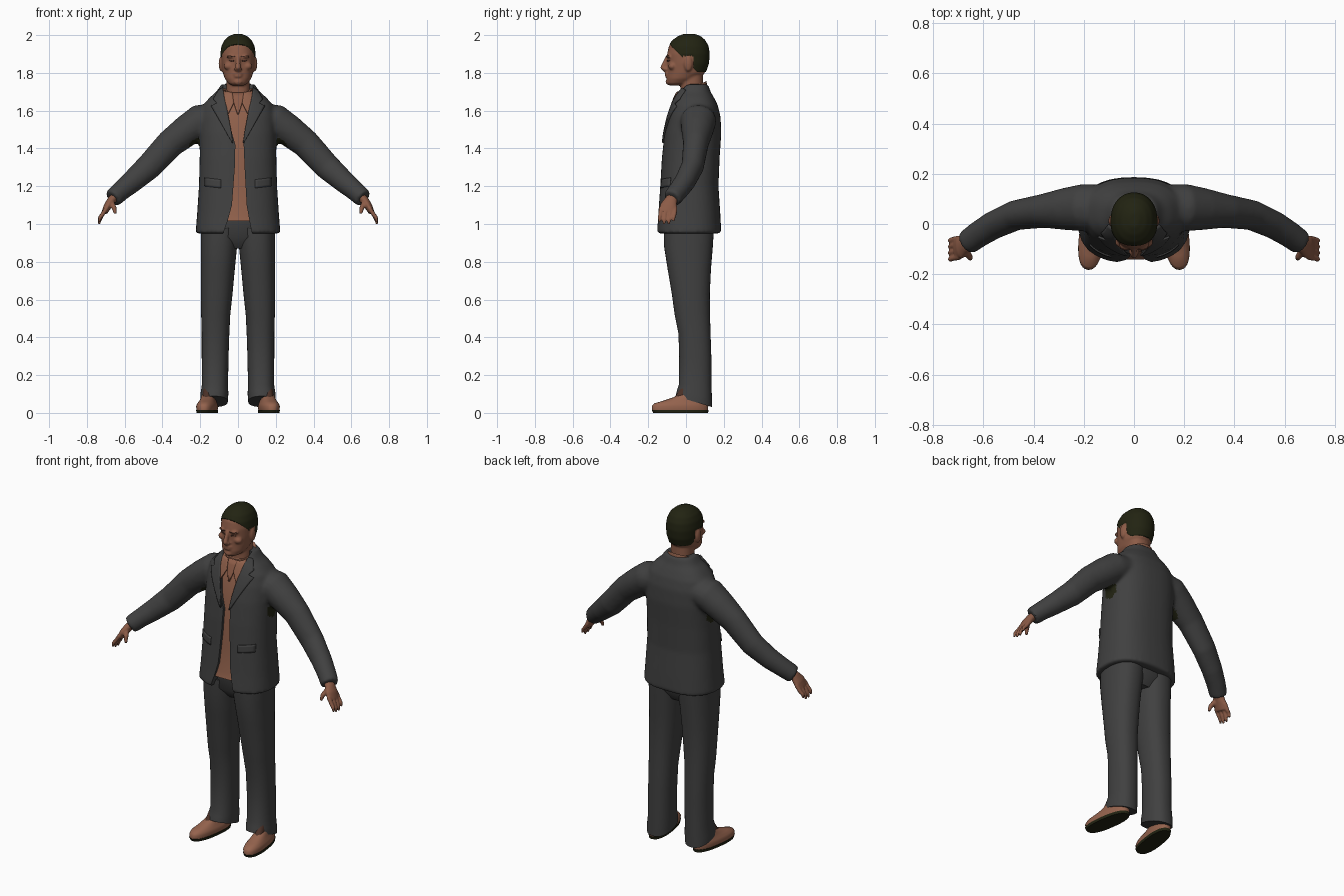
import bpy, bmesh, math
from mathutils import Vector, Matrix
from mathutils.bvhtree import BVHTree

if "Cube" in bpy.data.objects:
    bpy.data.objects.remove(bpy.data.objects["Cube"])


def material(name, r, g, b):
    m = bpy.data.materials.new(name)
    m.use_nodes = True
    m.diffuse_color = (r, g, b, 1)
    bsdf = m.node_tree.nodes["Principled BSDF"]
    bsdf.inputs["Base Color"].default_value = (r, g, b, 1)
    bsdf.inputs["Roughness"].default_value = 0.8
    return m


SUIT = material("charcoal_cloth", .052, .052, .052)
SKIN = material("skin", .26, .105, .062)
SHIRT = material("tan_shirt", .28, .118, .07)
LEATHER = material("tan_leather", .3, .125, .075)
DARK = material("dark_olive", .016, .017, .006)
SOCK = material("dark_brown", .07, .03, .02)
PARTS = []


def skin(bm, loops):
    """Join loops of points into a closed skin."""
    rows = [[bm.verts.new(p) for p in loop] for loop in loops]
    n = len(rows[0])
    for a, b in zip(rows, rows[1:]):
        for i in range(n):
            bm.faces.new((a[i], a[(i + 1) % n], b[(i + 1) % n], b[i]))
    bm.faces.new(rows[0])
    bm.faces.new(rows[-1])


def loft(bm, rings, power=2.3, seg=36):
    """Stack level rings: z, centre x, half width, front y, back y, tilt."""
    loops = []
    for z, cx, rx, yf, yb, *tilt in rings:
        yc, ry, loop = (yf + yb) / 2, (yb - yf) / 2, []
        for i in range(seg):
            a = math.tau * i / seg
            c, s = math.cos(a), math.sin(a)
            dx = math.copysign(abs(c) ** (2 / power), c) * rx
            dy = math.copysign(abs(s) ** (2 / power), s) * ry
            loop.append((cx + dx, yc + dy, z + (tilt[0] if tilt else 0) * dy))
        loops.append(loop)
    skin(bm, loops)


def tube(bm, path, side=1, seg=20):
    """Sweep an ellipse along points: x, y, z, radius in y, radius across."""
    pts = [Vector((side * p[0], p[1], p[2])) for p in path]
    loops = []
    for i, p in enumerate(pts):
        t = (pts[min(i + 1, len(pts) - 1)] - pts[max(i - 1, 0)]).normalized()
        u = (Vector((0, 1, 0)) - t * t.y).normalized()
        v = t.cross(u)
        ang = [math.tau * k / seg for k in range(seg)]
        loops.append([p + u * math.cos(a) * path[i][3] + v * math.sin(a) * path[i][4] for a in ang])
    skin(bm, loops)


def blob(bm, centre, radii, side=1):
    x, y, z = centre
    mat = Matrix.Translation((side * x, y, z)) @ Matrix.Diagonal((*radii, 1))
    bmesh.ops.create_uvsphere(bm, u_segments=20, v_segments=12, radius=1, matrix=mat)


def finish(name, bm, *mats, mirror=False):
    bmesh.ops.recalc_face_normals(bm, faces=bm.faces)
    me = bpy.data.meshes.new(name)
    bm.to_mesh(me)
    bm.free()
    ob = bpy.data.objects.new(name, me)
    bpy.context.collection.objects.link(ob)
    for m in mats:
        me.materials.append(m)
    if mirror:
        ob.modifiers.new("Mirror", 'MIRROR')
    PARTS.append(ob)
    return ob


def bake(ob, *mats):
    dg = bpy.context.evaluated_depsgraph_get()
    me = bpy.data.meshes.new_from_object(ob.evaluated_get(dg))
    ob.modifiers.clear()
    ob.data = me
    me.materials.clear()
    for m in mats:
        me.materials.append(m)


def blend(ob, voxel, smooth, *mats):
    """Melt overlapping pieces into one smooth surface."""
    r = ob.modifiers.new("Remesh", 'REMESH')
    r.mode, r.voxel_size = 'VOXEL', voxel
    s = ob.modifiers.new("Smooth", 'SMOOTH')
    s.factor, s.iterations = .5, smooth
    bake(ob, *mats)


def surface(ob):
    me = ob.data
    return BVHTree.FromPolygons([v.co for v in me.vertices], [p.vertices for p in me.polygons])


def drape(name, target, rows, gap, mat, sides=(1, -1), thick=.009):
    """Lay a thin plate on the front of a surface; rows are x, z, x, z."""
    bm = bmesh.new()
    for s in sides:
        grid = []
        for a, b in zip(rows, rows[1:]):
            for k in range(5):
                x0, z0, x1, z1 = [p + (q - p) * k / 4 for p, q in zip(a, b)]
                line = []
                for j in range(7):
                    x, z = s * (x0 + (x1 - x0) * j / 6), z0 + (z1 - z0) * j / 6
                    hit = target.ray_cast(Vector((x, -1, z)), Vector((0, 1, 0)))[0]
                    line.append(bm.verts.new((x, (hit.y if hit else 0) - gap, z)))
                grid.append(line)
        for a, b in zip(grid, grid[1:]):
            for j in range(6):
                bm.faces.new((a[j], a[j + 1], b[j + 1], b[j]))
    bmesh.ops.remove_doubles(bm, verts=bm.verts, dist=.0004)
    ob = finish(name, bm, mat)
    sol = ob.modifiers.new("Solidify", 'SOLIDIFY')
    sol.thickness, sol.offset = thick, 0


# Jacket: body and sleeves melted together
BODY = [(.95, 0, .225, -.158, .187), (1.05, 0, .217, -.148, .182), (1.2, 0, .207, -.137, .172),
        (1.35, 0, .203, -.128, .178), (1.48, 0, .203, -.114, .187), (1.57, 0, .2, -.095, .183),
        (1.63, 0, .185, -.075, .168), (1.67, 0, .15, -.06, .148), (1.7, 0, .115, -.045, .13),
        (1.74, 0, .088, -.025, .117)]
SLEEVE = [(.1, .07, 1.57, .085, .07), (.2, .065, 1.545, .095, .09), (.27, .06, 1.495, .085, .084),
          (.36, .052, 1.425, .068, .076), (.47, .035, 1.305, .06, .07), (.56, -.005, 1.225, .056, .06),
          (.62, -.042, 1.175, .053, .053), (.665, -.075, 1.135, .05, .05)]
bm = bmesh.new()
loft(bm, BODY, 2.5)
for s in (1, -1):
    tube(bm, SLEEVE, s)
jacket = finish("jacket", bm, SUIT)
blend(jacket, .011, 5, SUIT, DARK)
jacket_front = surface(jacket)

# Open front of the jacket, cut out with an extruded outline
edge = [(-.09, .92), (-.075, .96), (-.054, 1.02), (-.032, 1.1), (-.017, 1.3), (-.014, 1.42),
        (-.037, 1.5), (-.075, 1.68), (-.085, 1.8), (.085, 1.8), (.075, 1.68), (.037, 1.5),
        (.03, 1.42), (.035, 1.3), (.046, 1.1), (.06, 1.02), (.072, .96), (.09, .92)]
bm = bmesh.new()
skin(bm, [[(x, y, z) for x, z in edge] for y in (-.3, .02)])
cutter = finish("opening_cutter", bm, SUIT)
cutter.hide_render = True
cut = jacket.modifiers.new("Opening", 'BOOLEAN')
cut.operation, cut.solver, cut.object = 'DIFFERENCE', 'EXACT', cutter
bake(jacket, SUIT, DARK)
PARTS.remove(cutter)
bpy.data.objects.remove(cutter)
for f in jacket.data.polygons:  # underarm lining
    c = f.center
    f.material_index = int((Vector((abs(c.x), c.y, c.z)) - Vector((.215, .04, 1.42))).length < .05)

# Shirt inside the jacket
bm = bmesh.new()
loft(bm, [(max(z, 1.015), cx, rx * .8, yf + .016, yb - .04) for z, cx, rx, yf, yb in BODY[:-1]], 2.5)
shirt = finish("shirt", bm, SHIRT)
shirt_front = surface(shirt)
bm = bmesh.new()
loft(bm, [(1.66, 0, .092, -.062, .115, .42), (1.7, 0, .083, -.05, .112, .42),
          (1.725, 0, .076, -.04, .108, .42), (1.72, 0, .066, -.03, .098, .42)])
finish("shirt_collar", bm, SHIRT)
drape("collar_wings", shirt_front, [(.03, 1.695, .082, 1.705), (.022, 1.64, .078, 1.65), (.05, 1.585, .056, 1.585)],
      .018, SHIRT)
drape("open_neck", shirt_front, [(-.04, 1.695, .04, 1.695), (-.003, 1.58, .003, 1.58)], .011, SKIN, (1,))

# Lapels and pocket flaps
drape("lapels", jacket_front, [(.08, 1.72, .1, 1.71), (.072, 1.67, .13, 1.66), (.066, 1.64, .112, 1.638),
      (.06, 1.62, .142, 1.625), (.037, 1.5, .082, 1.52), (.026, 1.43, .032, 1.43)], .005, SUIT)
drape("pocket_flaps", jacket_front, [(.09, 1.235, .175, 1.245), (.09, 1.19, .175, 1.2)], .002, SUIT)

# Trousers
LEG = [(.06, .127, .073, -.055, .137, -.3), (.1, .125, .074, -.048, .137, -.2), (.15, .122, .069, -.038, .135),
       (.3, .121, .071, -.036, .134), (.42, .119, .073, -.04, .13), (.52, .118, .077, -.06, .127),
       (.63, .113, .084, -.075, .126), (.76, .107, .09, -.097, .132), (.88, .101, .096, -.116, .142),
       (.98, .096, .1, -.118, .148)]
bm = bmesh.new()
loft(bm, LEG)
finish("trouser_legs", bm, SUIT, mirror=True)
bm = bmesh.new()
loft(bm, [(.87, 0, .1, -.06, .1), (.93, 0, .17, -.11, .14), (1.04, 0, .18, -.11, .145)])
finish("trouser_seat", bm, SUIT)

# Shoes, turned slightly outward
def shoe_part(name, rings, mat):
    bm = bmesh.new()
    loft(bm, rings, 2.4)
    bmesh.ops.rotate(bm, verts=bm.verts, cent=(.145, .1, 0), matrix=Matrix.Rotation(math.radians(8), 3, 'Z'))
    finish(name, bm, mat, mirror=True)


shoe_part("shoe_uppers", [(.014, .145, .05, -.182, .117), (.035, .145, .053, -.184, .118),
          (.05, .145, .048, -.172, .115), (.062, .145, .041, -.13, .11), (.08, .145, .036, -.075, .105),
          (.1, .145, .032, -.03, .1)], LEATHER)
shoe_part("shoe_soles", [(0, .145, .051, -.176, .117), (.016, .145, .053, -.185, .12)], DARK)
shoe_part("socks", [(.07, .145, .022, -.088, .08), (.09, .145, .028, -.056, .08), (.13, .14, .035, -.03, .09)], SOCK)

# Hands: palm, fingers and thumb melted together
bm = bmesh.new()
tube(bm, [(.64, -.06, 1.155, .028, .024), (.67, -.08, 1.125, .034, .023), (.69, -.092, 1.095, .046, .021),
          (.706, -.1, 1.062, .044, .016)])
for i, drop in enumerate((.012, .002, 0, .016)):
    y = -.136 + i * .025
    tube(bm, [(.695, y + .004, 1.085, .012, .012), (.718, y, 1.05, .011, .011),
              (.732, y - .004, 1.02 + drop, .01, .01), (.736, y - .005, .998 + drop, .006, .006)], seg=12)
tube(bm, [(.672, -.1, 1.115, .016, .016), (.655, -.13, 1.085, .013, .013), (.65, -.14, 1.055, .008, .008)], seg=12)
hands = finish("hands", bm, SKIN, mirror=True)
blend(hands, .0055, 2, SKIN)

# Head, neck and ears melted together
bm = bmesh.new()
loft(bm, [(1.734, 0, .032, -.088, -.02), (1.745, 0, .052, -.1, .02), (1.77, 0, .07, -.102, .06),
          (1.8, 0, .08, -.1, .1), (1.85, 0, .088, -.099, .118), (1.9, 0, .09, -.1, .122),
          (1.94, 0, .084, -.091, .116), (1.97, 0, .07, -.07, .1), (1.99, 0, .048, -.042, .078),
          (2.003, 0, .018, -.01, .045)], 2.15)
loft(bm, [(1.6, 0, .07, -.03, .1), (1.7, 0, .062, -.03, .09), (1.8, 0, .062, -.03, .09)])
tube(bm, [(0, -.098, 1.885, .01, .011), (0, -.112, 1.85, .014, .012), (0, -.122, 1.828, .016, .015),
          (0, -.105, 1.812, .012, .014)])
blob(bm, (0, -.1, 1.795), (.026, .012, .008))
blob(bm, (0, -.1, 1.783), (.022, .012, .008))
blob(bm, (0, -.094, 1.752), (.022, .014, .016))
for s in (1, -1):
    blob(bm, (.034, -.089, 1.886), (.028, .015, .008), s)
    blob(bm, (.013, -.11, 1.82), (.01, .011, .008), s)
    blob(bm, (.05, -.072, 1.835), (.026, .022, .02), s)
    blob(bm, (.09, .012, 1.848), (.012, .022, .04), s)
head = finish("head", bm, SKIN)
blend(head, .006, 3, SKIN, DARK)

# Short hair, cut cleanly along the hairline
bm = bmesh.new()
bm.from_mesh(head.data)
slant = Vector((0, 1, 1)).normalized()
for co, no in (((0, -.085, 1.948), slant), ((0, 0, 1.805), Vector((0, 0, 1)))):
    bmesh.ops.bisect_plane(bm, geom=bm.verts[:] + bm.edges[:] + bm.faces[:], plane_co=co, plane_no=no)
for f in bm.faces:
    c = f.calc_center_median()
    ear = abs(c.x) > .076 and abs(c.y - .012) < .027 and c.z < 1.89
    f.material_index = int(c.y + c.z > 1.863 and c.z > 1.805 and not ear)
bm.normal_update()
for v in [v for v in bm.verts if all(f.material_index for f in v.link_faces)]:
    v.co += v.normal * .004
bm.to_mesh(head.data)
bm.free()

# Eyes and brows
face = surface(head)
drape("eyes", face, [(.022, 1.868, .046, 1.868), (.022, 1.861, .046, 1.862)], .001, SOCK, thick=.004)
drape("brows", face, [(.016, 1.888, .055, 1.891), (.016, 1.883, .055, 1.888)], .001, SOCK, thick=.004)

# Smooth shading with sharp edges kept
for ob in bpy.context.selected_objects:
    ob.select_set(False)
for ob in PARTS:
    ob.select_set(True)
bpy.context.view_layer.objects.active = head
bpy.ops.object.shade_smooth_by_angle(angle=math.radians(45))
